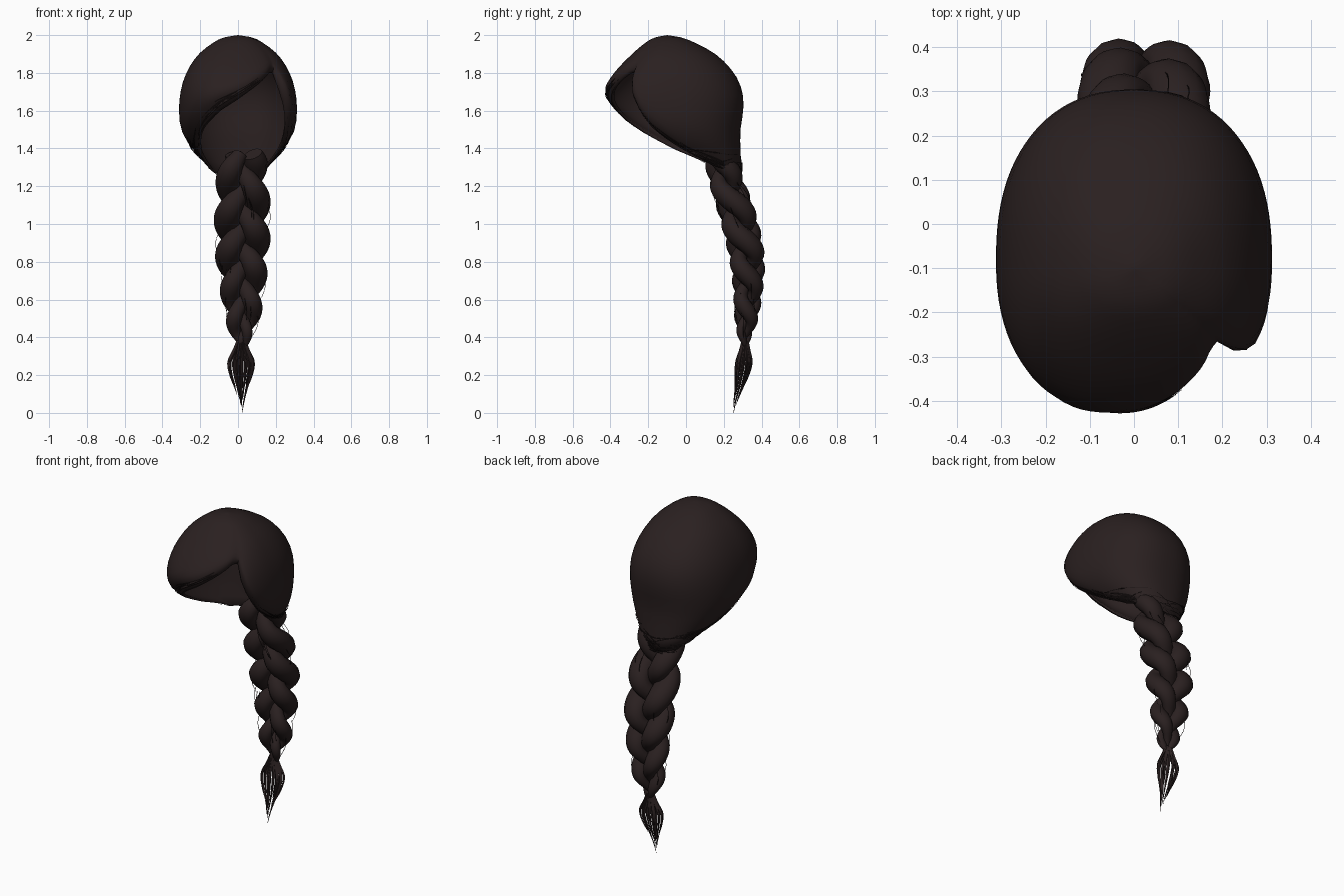
import bpy, bmesh, math, random
from mathutils import Vector

random.seed(4)
if "Cube" in bpy.data.objects:
    bpy.data.objects.remove(bpy.data.objects["Cube"])


def material(name, color):
    m = bpy.data.materials.new(name)
    m.use_nodes = True
    m.diffuse_color = color
    bsdf = m.node_tree.nodes["Principled BSDF"]
    bsdf.inputs["Base Color"].default_value = color
    bsdf.inputs["Roughness"].default_value = 0.8
    return m


HAIR = material("dark brown hair", (0.023, 0.0145, 0.0145, 1))
WISP = material("darker hair strands", (0.014, 0.009, 0.009, 1))


def finish(bm, name, mat, angle=60):
    bmesh.ops.recalc_face_normals(bm, faces=bm.faces)
    me = bpy.data.meshes.new(name)
    bm.to_mesh(me)
    bm.free()
    ob = bpy.data.objects.new(name, me)
    bpy.context.collection.objects.link(ob)
    me.materials.append(mat)
    bpy.ops.object.select_all(action="DESELECT")
    ob.select_set(True)
    bpy.context.view_layer.objects.active = ob
    bpy.ops.object.shade_smooth_by_angle(angle=math.radians(angle))
    return ob


def curve(keys, x, col=1):
    """Smooth interpolation through rows sorted by their first column."""
    x = min(max(x, keys[0][0]), keys[-1][0])
    i = max(k for k in range(len(keys) - 1) if keys[k][0] <= x)

    def slope(k):
        a, b = keys[max(k - 1, 0)], keys[min(k + 1, len(keys) - 1)]
        return (b[col] - a[col]) / (b[0] - a[0])
    p, q = keys[i], keys[i + 1]
    h = q[0] - p[0]
    t = (x - p[0]) / h
    return ((2*t**3 - 3*t*t + 1) * p[col] + (t**3 - 2*t*t + t) * h * slope(i)
            + (3*t*t - 2*t**3) * q[col] + (t**3 - t*t) * h * slope(i + 1))


def linear(keys, x):
    for p, q in zip(keys, keys[1:]):
        if x <= q[0]:
            return p[1] + (q[1] - p[1]) * (x - p[0]) / (q[0] - p[0])
    return keys[-1][1]


# Head cap sections: height, half width, centre y, front y, back y
SECTIONS = [
    (1.22, .12, .21, .12, .293), (1.3, .165, .15, .06, .293),
    (1.4, .25, .02, -.17, .288), (1.5, .3, -.05, -.34, .288),
    (1.6, .312, -.08, -.42, .303), (1.7, .304, -.09, -.438, .298),
    (1.8, .273, -.1, -.38, .253), (1.9, .207, -.1, -.285, .155),
    (1.97, .115, -.1, -.2, .025), (1.99, .065, -.1, -.155, -.035),
    (2.0, 0, -.1, -.1, -.1)]
# Lower edge: angle around the head (front is -90), height
HEM = [(-180, 1.3), (-165, 1.34), (-150, 1.395), (-140, 1.45), (-130, 1.51),
       (-110, 1.6), (-90, 1.66), (-70, 1.725), (-48, 1.8), (-41, 1.8),
       (-37, 1.7), (-25, 1.48), (-12, 1.37), (0, 1.31), (45, 1.26),
       (90, 1.24), (135, 1.26), (180, 1.3)]


def cap_point(deg, s, lift=0.0):
    """Point on the cap: angle around, s from crown (0) to hem (1)."""
    deg = (deg + 180) % 360 - 180
    hem = linear(HEM, deg)
    z = hem + (2 - hem) * math.cos(s * math.pi / 2)
    w, yc, fy, by = (curve(SECTIONS, z, c) for c in range(1, 5))
    c, n = math.cos(math.radians(deg)), math.sin(math.radians(deg))
    r = (abs(c)**2.3 + abs(n)**2.3) ** (-1 / 2.3)
    # the hem rolls inward, most of all around the face
    roll = max(0, (s - .8) / .2) ** 2 * .075 * (1 - n)
    # shallow groove along the parting
    groove = .05 * math.exp(-((deg + 42) / 7) ** 2) * max(0, s - .3)
    r *= 1 - roll - groove + lift
    depth = (by - yc) if n > 0 else (yc - fy)
    return Vector((w * r * c, yc + depth * r * n, z))


# Hair cap with side-swept fringe and notch at the parting
bm = bmesh.new()
COLS, ROWS = 96, 18
crown = bm.verts.new((0, -.1, 2))
rings = [[bm.verts.new(cap_point(-180 + 360 * i / COLS, j / ROWS))
          for i in range(COLS)] for j in range(1, ROWS + 1)]
for i in range(COLS):
    k = (i + 1) % COLS
    bm.faces.new((crown, rings[0][i], rings[0][k]))
    for a, b in zip(rings, rings[1:]):
        bm.faces.new((a[i], b[i], b[k], a[k]))
cap = finish(bm, "hair_cap", HAIR)
shell = cap.modifiers.new("thickness", "SOLIDIFY")
shell.thickness = 0.012
shell.offset = -1


def tube(bm, points, radii, sides=4, flat=1.0):
    """Sweep a closed tube; flat squashes it in depth."""
    loops = []
    for i, p in enumerate(points):
        d = (points[min(i + 1, len(points) - 1)] - points[max(i - 1, 0)]).normalized()
        ref = Vector((0, 1, 0)) if abs(d.y) < .9 else Vector((0, 0, 1))
        u = d.cross(ref).normalized()
        v = d.cross(u)
        ring = []
        for k in range(sides):
            a = math.tau * k / sides
            ring.append(bm.verts.new(p + radii[i] * (u * math.cos(a) + v * flat * math.sin(a))))
        loops.append(ring)
    for a, b in zip(loops, loops[1:]):
        for k in range(sides):
            n = (k + 1) % sides
            bm.faces.new((a[k], a[n], b[n], b[k]))
    bm.faces.new(loops[0])
    bm.faces.new(loops[-1])


# Braid: height, centre y, overall size
BRAID = [(.35, .31, .16), (.42, .312, .45), (.5, .32, .68), (.65, .328, .85),
         (.8, .325, 1.0), (.95, .298, 1.06), (1.1, .257, 1.06), (1.22, .215, 1.0),
         (1.32, .19, .95), (1.37, .18, .8)]
AXIS = .023
for n in range(3):
    bm = bmesh.new()
    pts, radii = [], []
    for i in range(81):
        t = i / 80
        z = 1.37 - 1.02 * t
        size = curve(BRAID, z, 2)
        a = math.tau * (n / 3 - .14 + 1.55 * t + .2 * t * t)
        pts.append(Vector((AXIS + .075 * size * math.sin(a),
                           curve(BRAID, z, 1) - .046 * size * math.sin(2 * a), z)))
        # lobes swell at the sides and pinch at the crossings
        radii.append(size * (.047 + .02 * math.sin(a) ** 2))
    tube(bm, pts, radii, 12, .85)
    finish(bm, "braid_strand_%d" % (n + 1), HAIR)

# Loose open tail below the braid: height, centre y, spread
TAIL = [(0, .252, .004), (.06, .262, .015), (.13, .28, .034), (.2, .295, .06),
        (.27, .305, .07), (.33, .31, .04), (.38, .312, .018)]
bm = bmesh.new()
for n in range(20):
    a = n * 2.4
    reach = random.uniform(.8, 1)
    low = 0 if n == 0 else random.uniform(.02, .16)
    pts, radii = [], []
    for i in range(13):
        t = i / 12
        z = .38 + (low - .38) * t
        r = curve(TAIL, z, 2) * reach
        pts.append(Vector((.018 + r * math.cos(a), curve(TAIL, z, 1) + .65 * r * math.sin(a), z)))
        radii.append(.008 * (1 - t) ** .6 + .0008)
    tube(bm, pts, radii)
finish(bm, "tail_tuft", HAIR)


def wisps(name, count, start, end, s_range, lift, radius):
    """Thin strands combed around the cap between two angles."""
    bm = bmesh.new()
    for _ in range(count):
        a = random.uniform(*start)
        b = random.uniform(*end)
        s0, s1 = random.uniform(*s_range), random.uniform(*s_range)
        up = random.uniform(*lift)
        pts, radii = [], []
        for i in range(15):
            t = i / 14
            pts.append(cap_point(a + (b - a) * t, s0 + (s1 - s0) * t, up))
            radii.append(radius * math.sin(math.pi * (.04 + .92 * t)))
        tube(bm, pts, radii, 3)
    finish(bm, name, WISP)


# Loose strands along the fringe, the sides and the nape
wisps("fringe_strands", 8, (-150, -110), (-75, -52), (.9, 1.0), (.0, .015), .0025)
wisps("right_hem_strands", 12, (-170, -120), (-240, -200), (.9, 1.02), (.0, .02), .0025)
wisps("left_hem_strands", 12, (-30, -5), (20, 70), (.9, 1.02), (.0, .02), .0025)
wisps("nape_strands", 12, (20, 70), (100, 150), (.9, 1.03), (.0, .04), .0025)

# Short flyaway hairs lying along the braid
bm = bmesh.new()
for _ in range(20):
    z = random.uniform(.5, 1.25)
    a = random.uniform(0, math.tau)
    pts = []
    for i in range(6):
        t = i / 5
        zz = z - .13 * t
        r = curve(BRAID, zz, 2) * (.112 + .02 * math.sin(math.pi * t))
        b = a + .15 * t
        pts.append(Vector((AXIS + 1.08 * r * math.cos(b),
                           curve(BRAID, zz, 1) + .7 * r * math.sin(b), zz)))
    tube(bm, pts, [.0016] * 5 + [.0006], 3)
finish(bm, "braid_flyaways", WISP)
